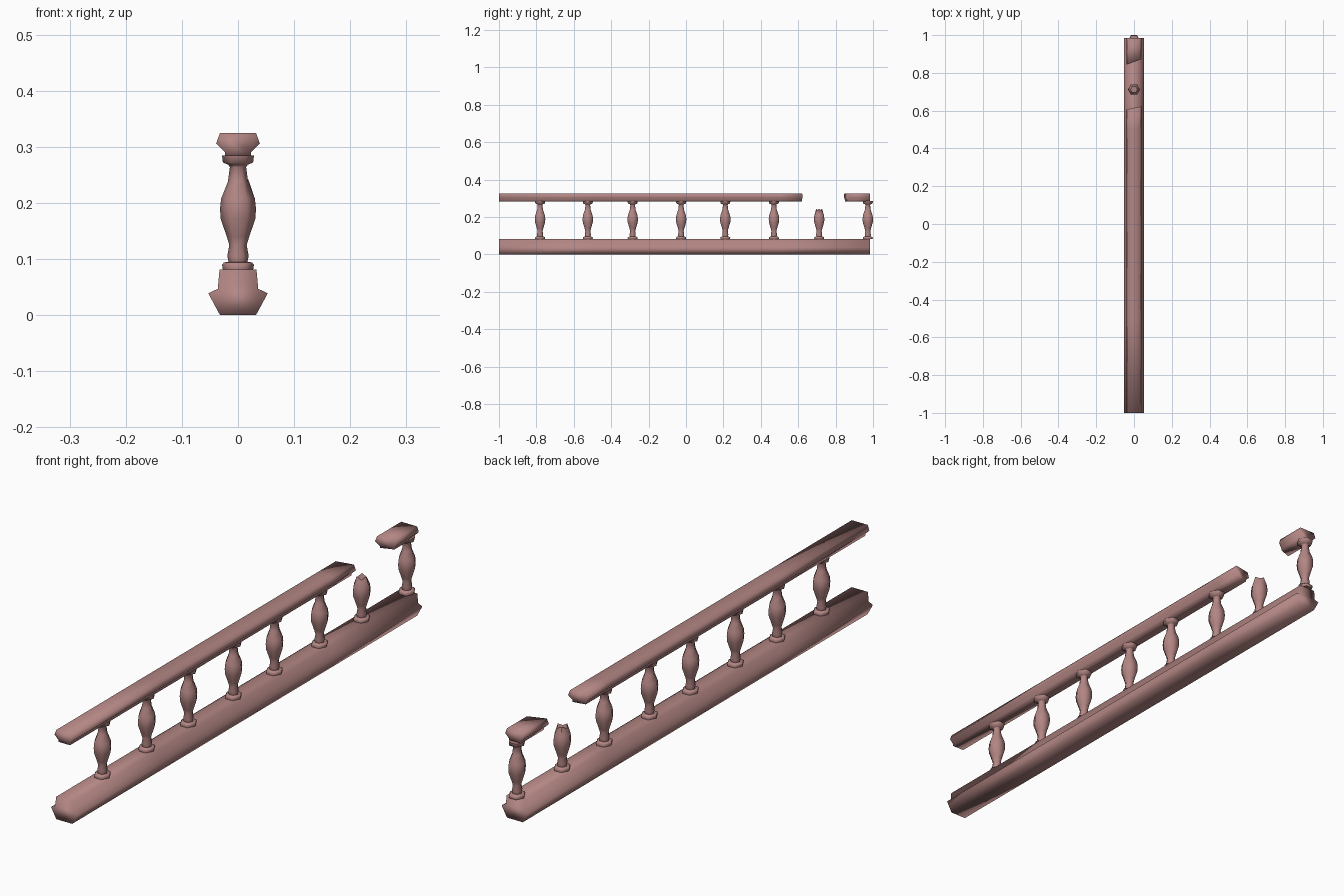
import bpy, bmesh, math

cube = bpy.data.objects.get("Cube")
if cube:
    bpy.data.objects.remove(cube, do_unlink=True)

stone = bpy.data.materials.new("rosy stone")
stone.use_nodes = True
colour = (0.45, 0.24, 0.23, 1)
stone.diffuse_color = colour
stone.node_tree.nodes["Principled BSDF"].inputs["Base Color"].default_value = colour


def loft(name, rings, smooth_angle):
    """Skin a list of equal-length vertex rings and close both ends."""
    bm = bmesh.new()
    loops = [[bm.verts.new(p) for p in ring] for ring in rings]
    n = len(loops[0])
    for a, b in zip(loops, loops[1:]):
        for i in range(n):
            j = (i + 1) % n
            bm.faces.new((a[i], a[j], b[j], b[i]))
    bm.faces.new(loops[0][::-1])
    bm.faces.new(loops[-1])
    bmesh.ops.recalc_face_normals(bm, faces=bm.faces)
    mesh = bpy.data.meshes.new(name)
    bm.to_mesh(mesh)
    bm.free()
    mesh.materials.append(stone)
    obj = bpy.data.objects.new(name, mesh)
    bpy.context.collection.objects.link(obj)
    bpy.ops.object.select_all(action='DESELECT')
    obj.select_set(True)
    bpy.context.view_layer.objects.active = obj
    bpy.ops.object.shade_smooth_by_angle(angle=math.radians(smooth_angle))
    return obj


def rail(name, half_profile, stations):
    """Sweep a mirrored profile along y; each station is (y, slant)."""
    outline = half_profile + [(-x, z) for x, z in reversed(half_profile)]
    rings = [[(x, y + slant * x, z) for x, z in outline] for y, slant in stations]
    return loft(name, rings, 130)


# Rails: the handrail has a broken gap with slanted ends
base_profile = [(0.032, 0), (0.053, 0.039), (0.036, 0.047), (0.033, 0.081)]
hand_profile = [(0.0235, 0.284), (0.0235, 0.291), (0.039, 0.306), (0.032, 0.325)]
rail("base_rail", base_profile, [(-1, 0), (-0.5, 0), (0, 0), (0.5, 0), (0.985, 0)])
rail("handrail_long", hand_profile, [(-1, 0), (-0.5, 0), (0, 0), (0.5, 0), (0.615, 0.2)])
rail("handrail_short", hand_profile, [(0.858, 0.36), (0.985, 0)])

# Baluster rings: height, radius across, stretch in depth
foot = [(0.081, 0.027, 1.1), (0.09, 0.0285, 1.1), (0.094, 0.025, 1.1), (0.095, 0.017, 1)]
belly = [(0.106, 0.019, 1), (0.125, 0.0155, 1), (0.14, 0.02, 1), (0.172, 0.031, 1),
         (0.19, 0.032, 1), (0.208, 0.03, 1), (0.238, 0.018, 1)]
head = [(0.264, 0.0145, 1), (0.268, 0.017, 1), (0.272, 0.027, 1.1), (0.285, 0.0285, 1.1)]


def baluster(name, y, rows, jag=0):
    """Six-sided turned post; jag roughens the last ring."""
    rings = []
    for k, (z, r, depth) in enumerate(rows):
        rough = jag if k == len(rows) - 1 else 0
        rings.append([(r * math.cos(i * math.pi / 3),
                       y + r * depth * math.sin(i * math.pi / 3),
                       z + rough * (-1) ** i) for i in range(6)])
    return loft(name, rings, 62)


for i, y in enumerate((-0.78, -0.525, -0.285, -0.026, 0.21, 0.47, 0.972)):
    baluster(f"baluster_{i + 1}", y, foot + belly + head)
baluster("broken_baluster", 0.712, foot + belly, jag=0.005)
